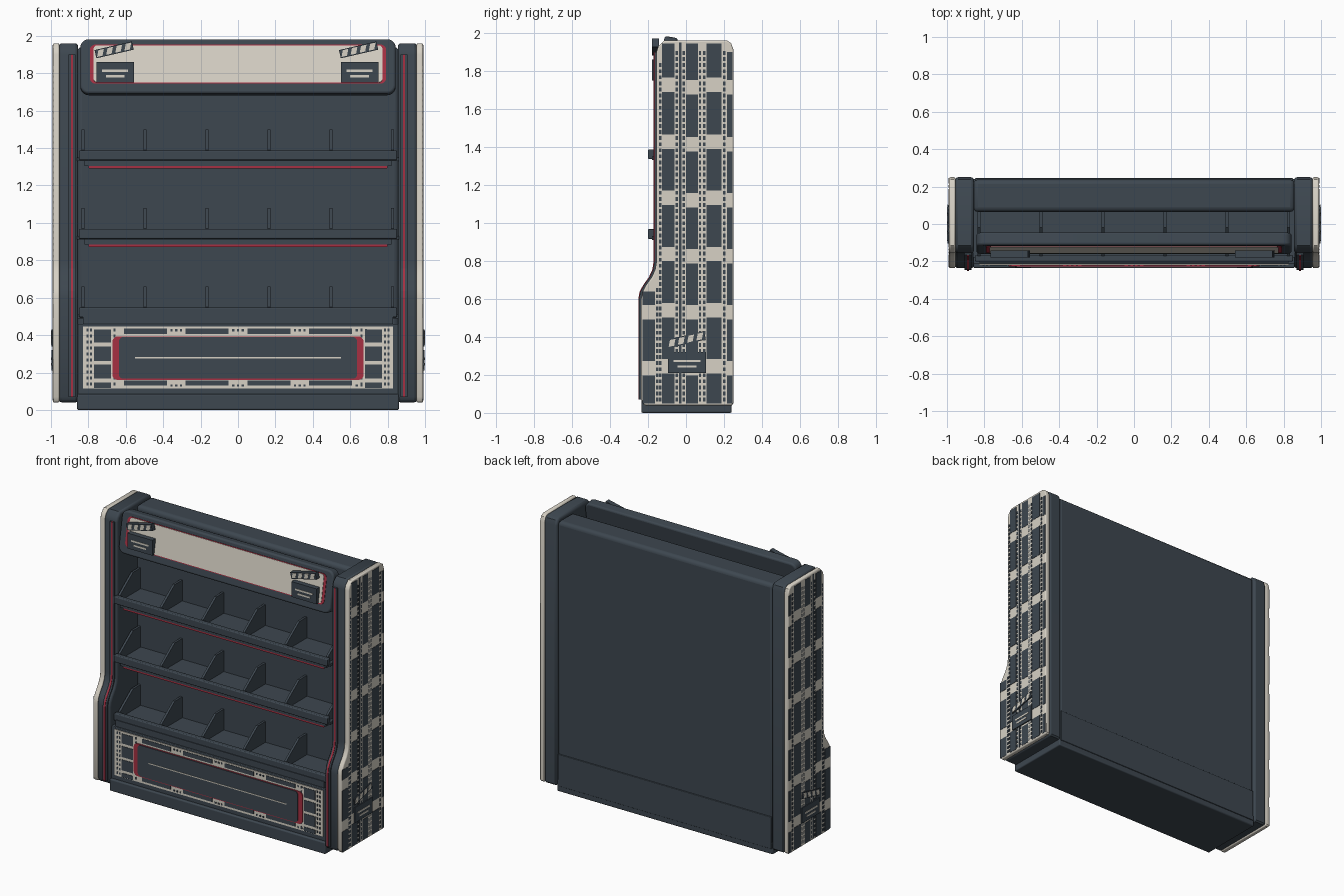
import bpy, bmesh, math
from mathutils import Matrix

if "Cube" in bpy.data.objects:
    bpy.data.objects.remove(bpy.data.objects["Cube"])


def material(name, rgb):
    m = bpy.data.materials.new(name)
    m.diffuse_color = (*rgb, 1)
    m.use_nodes = True
    m.node_tree.nodes["Principled BSDF"].inputs["Base Color"].default_value = m.diffuse_color
    return m


SLATE = material("slate", (0.047, 0.063, 0.08))
CREAM = material("cream", (0.68, 0.64, 0.56))
RED = material("red", (0.38, 0.03, 0.055))

# Drawing planes: (u, v, w) with w pointing outwards
FRONT = Matrix(((1, 0, 0, 0), (0, 0, -1, 0), (0, 1, 0, 0), (0, 0, 0, 1)))
RIGHT = Matrix(((0, 0, 1, 0), (1, 0, 0, 0), (0, 1, 0, 0), (0, 0, 0, 1)))
LEFT = Matrix.Scale(-1, 4, (1, 0, 0)) @ RIGHT


def add(name, polys, mat, plane, w0, w1, bevel=0.0):
    """Extrude outlines from depth w0 to w1 on a drawing plane."""
    bm = bmesh.new()
    for poly in polys:
        a = [bm.verts.new(plane @ Matrix.Translation((u, v, w0)).translation) for u, v in poly]
        b = [bm.verts.new(plane @ Matrix.Translation((u, v, w1)).translation) for u, v in poly]
        bm.faces.new(a)
        bm.faces.new(b[::-1])
        n = len(poly)
        for i in range(n):
            j = (i + 1) % n
            bm.faces.new((a[i], b[i], b[j], a[j]))
    bmesh.ops.recalc_face_normals(bm, faces=bm.faces)
    me = bpy.data.meshes.new(name)
    bm.to_mesh(me)
    bm.free()
    me.materials.append(mat)
    ob = bpy.data.objects.new(name, me)
    bpy.context.collection.objects.link(ob)
    bpy.context.view_layer.objects.active = ob
    if bevel:
        mod = ob.modifiers.new("soft_edges", 'BEVEL')
        mod.width, mod.segments, mod.limit_method = bevel, 3, 'ANGLE'
        mod.angle_limit = math.radians(50)
        ob.select_set(True)
        bpy.ops.object.shade_smooth_by_angle(angle=math.radians(35))
        ob.select_set(False)
    return ob


def rect(u0, u1, v0, v1):
    return [(u0, v0), (u1, v0), (u1, v1), (u0, v1)]


def rounded(u0, u1, v0, v1, r, n=5):
    pts = []
    for k, (cu, cv) in enumerate(((u1 - r, v1 - r), (u0 + r, v1 - r), (u0 + r, v0 + r), (u1 - r, v0 + r))):
        for i in range(n + 1):
            t = math.pi / 2 * (k + i / n)
            pts.append((cu + r * math.cos(t), cv + r * math.sin(t)))
    return pts


def box(name, x0, x1, y0, y1, z0, z1, mat=SLATE, bevel=0.0):
    return add(name, [rect(x0, x1, z0, z1)], mat, FRONT, -y1, -y0, bevel)


def clapper(prefix, plane, u, v, w, depth):
    """Clapperboard: slate body, tilted striped arm, two plain bars."""
    add(prefix + "_clapper_body", [rect(u, u + 0.2, v, v + 0.11)], SLATE, plane, w - depth, w)
    bars = [rect(u + 0.03, u + 0.17, v + 0.057, v + 0.069), rect(u + 0.05, u + 0.15, v + 0.028, v + 0.04)]
    add(prefix + "_clapper_bars", bars, CREAM, plane, w, w + 0.002)
    tilt = plane @ Matrix.Translation((u, v + 0.13, 0)) @ Matrix.Rotation(math.radians(13), 4, 'Z')
    add(prefix + "_clapper_arm", [rect(0, 0.205, 0, 0.045)], SLATE, tilt, w - depth, w)
    stripes = [[(a, 0.006), (a + 0.03, 0.006), (a + 0.045, 0.04), (a + 0.015, 0.04)]
               for a in (0.005, 0.055, 0.105, 0.155)]
    add(prefix + "_clapper_stripes", stripes, CREAM, tilt, w, w + 0.002)


# Main case: plinth, back, base cabinet
box("plinth", -0.86, 0.86, -0.235, 0.24, 0, 0.085, bevel=0.008)
box("back_case", -0.86, 0.86, 0.065, 0.238, 0.08, 1.94, bevel=0.025)
box("back_lower_panel", -0.85, 0.85, 0.2, 0.245, 0.04, 0.27, bevel=0.004)
box("base_cabinet", -0.86, 0.86, -0.215, 0.1, 0.08, 0.46, bevel=0.005)
box("base_top_step", -0.83, 0.83, -0.205, 0.1, 0.45, 0.505)

# Shelves with front lips and sloped dividers
for i, z in enumerate((0.52, 0.94, 1.36)):
    n = f"shelf_{i + 1}"
    box(n, -0.86, 0.86, -0.18, 0.08, z - 0.03, z - 0.01)
    box(n + "_lip", -0.85, 0.85, -0.2, -0.165, z - 0.025, z + 0.027, bevel=0.006)
    if i:
        box(n + "_bracket", -0.82, 0.82, -0.17, -0.08, z - 0.055, z - 0.028)
        add(n + "_red_strip", [rounded(-0.8, 0.8, z - 0.069, z - 0.054, 0.006)], RED, FRONT, 0.08, 0.165)
    outline = [(0.07, z - 0.02), (-0.17, z - 0.02), (-0.17, z + 0.03), (-0.02, z + 0.14), (0.07, z + 0.14)]
    for k in range(6):
        x = -0.828 + k * 0.331
        add(f"{n}_divider_{k + 1}", [outline], SLATE, RIGHT, x - 0.008, x + 0.008)

# Header sign, leaning back
sign = Matrix.Translation((0, -0.137, 1.84)) @ Matrix.Rotation(math.radians(-10), 4, 'X') @ FRONT
add("header_frame", [rounded(-0.843, 0.843, -0.15, 0.146, 0.045)], SLATE, sign, -0.07, 0, 0.012)
add("header_red_border", [rounded(-0.792, 0.792, -0.097, 0.115, 0.03)], RED, sign, -0.01, 0.003)
add("header_panel", [rounded(-0.772, 0.772, -0.091, 0.11, 0.02)], CREAM, sign, -0.01, 0.006)
clapper("header_left", FRONT, -0.757, 1.75, 0.178, 0.035)
clapper("header_right", FRONT, 0.55, 1.75, 0.178, 0.035)

# Side wall profile (y, z)
edge = [(-0.236, 0.07), (-0.236, 0.6), (-0.23, 0.635), (-0.212, 0.67), (-0.18, 0.715),
        (-0.162, 0.755), (-0.155, 0.8), (-0.155, 1.9)]
profile = [(-0.22, 0.04)] + edge + [(-0.145, 1.93), (-0.115, 1.96), (0.215, 1.96), (0.238, 1.945),
                                    (0.25, 1.91), (0.25, 0.05), (0.24, 0.04)]


def ridge(out):
    return [(y - out, z) for y, z in edge] + [(y + 0.02, z) for y, z in edge[::-1]]


# Film strip pattern for the side walls: columns of frames with sprocket holes
frames, holes = [], []
columns = [(-0.229, -0.163), (-0.125, -0.06), (0.0, 0.062), (0.108, 0.188), (0.217, 0.246)]
bands = [-0.02, 0.24, 0.535, 0.83, 1.125, 1.42, 1.72, 2.0]
for c, (y0, y1) in enumerate(columns):
    shift = 0.006 if c % 2 else -0.006
    for b0, b1 in zip(bands, bands[1:]):
        z0, z1 = max(b0 + 0.038 + shift, 0.05), min(b1 - 0.038 + shift, 1.945)
        if c == 0:
            z1 = min(z1, 0.64)
        if c == 4:
            z1 = min(z1, 1.9)
        if z1 > z0 + 0.02:
            frames.append(rect(y0, y1, z0, z1))
for y, top in ((-0.152, 0.68), (-0.136, 1.88), (-0.049, 1.93), (-0.012, 1.93),
               (0.074, 1.93), (0.096, 1.93), (0.202, 1.93)):
    for i in range(int((top - 0.06) / 0.032)):
        holes.append(rect(y - 0.006, y + 0.006, 0.06 + i * 0.032, 0.08 + i * 0.032))
frames.append(rect(-0.036, -0.024, 0.05, 1.95))

for tag, plane in (("right", RIGHT), ("left", LEFT)):
    add(tag + "_side_wall", [profile], SLATE, plane, 0.855, 0.957, 0.016)
    add(tag + "_side_panel", [profile], CREAM, plane, 0.955, 0.99, 0.008)
    add(tag + "_front_ridge", [ridge(0.011)], SLATE, plane, 0.87, 0.905)
    add(tag + "_red_trim", [ridge(0.015)], RED, plane, 0.882, 0.894)
    add(tag + "_film_frames", frames, SLATE, plane, 0.987, 0.992)
    add(tag + "_film_holes", holes, SLATE, plane, 0.987, 0.992)
    clapper(tag + "_side", plane, -0.095, 0.21, 0.998, 0.01)

# Base front: film strip panel with red-ended centre plate
add("base_film_panel", [rect(-0.83, 0.83, 0.115, 0.445)], CREAM, FRONT, 0.21, 0.22)
cells = []
for s in (-1, 1):
    for z0, z1 in ((0.36, 0.43), (0.262, 0.34), (0.167, 0.243), (0.118, 0.147)):
        cells.append(rect(s * 0.725 - 0.045, s * 0.725 + 0.045, z0, z1))
    for i in range(10):
        z = 0.13 + i * 0.032
        for x in (0.805, 0.785, 0.66):
            cells.append(rect(s * x - 0.005, s * x + 0.005, z, z + 0.016))
for k in range(4):
    x = -0.495 + k * 0.33
    cells.append(rect(x - 0.115, x + 0.115, 0.405, 0.435))
    cells.append(rect(x - 0.115, x + 0.115, 0.13, 0.158))
    cells += [rect(x + d - 0.006, x + d + 0.006, z, z + 0.012)
              for d in (0.14, 0.165, 0.19) for z in (0.125, 0.42)]
add("base_film_frames", cells, SLATE, FRONT, 0.21, 0.223)
add("base_red_plate", [rounded(-0.672, 0.672, 0.16, 0.393, 0.03)], RED, FRONT, 0.21, 0.227)
add("base_centre_plate", [rounded(-0.637, 0.637, 0.167, 0.39, 0.025)], SLATE, FRONT, 0.21, 0.232)
add("base_centre_line", [rect(-0.55, 0.55, 0.275, 0.282)], CREAM, FRONT, 0.23, 0.234)
